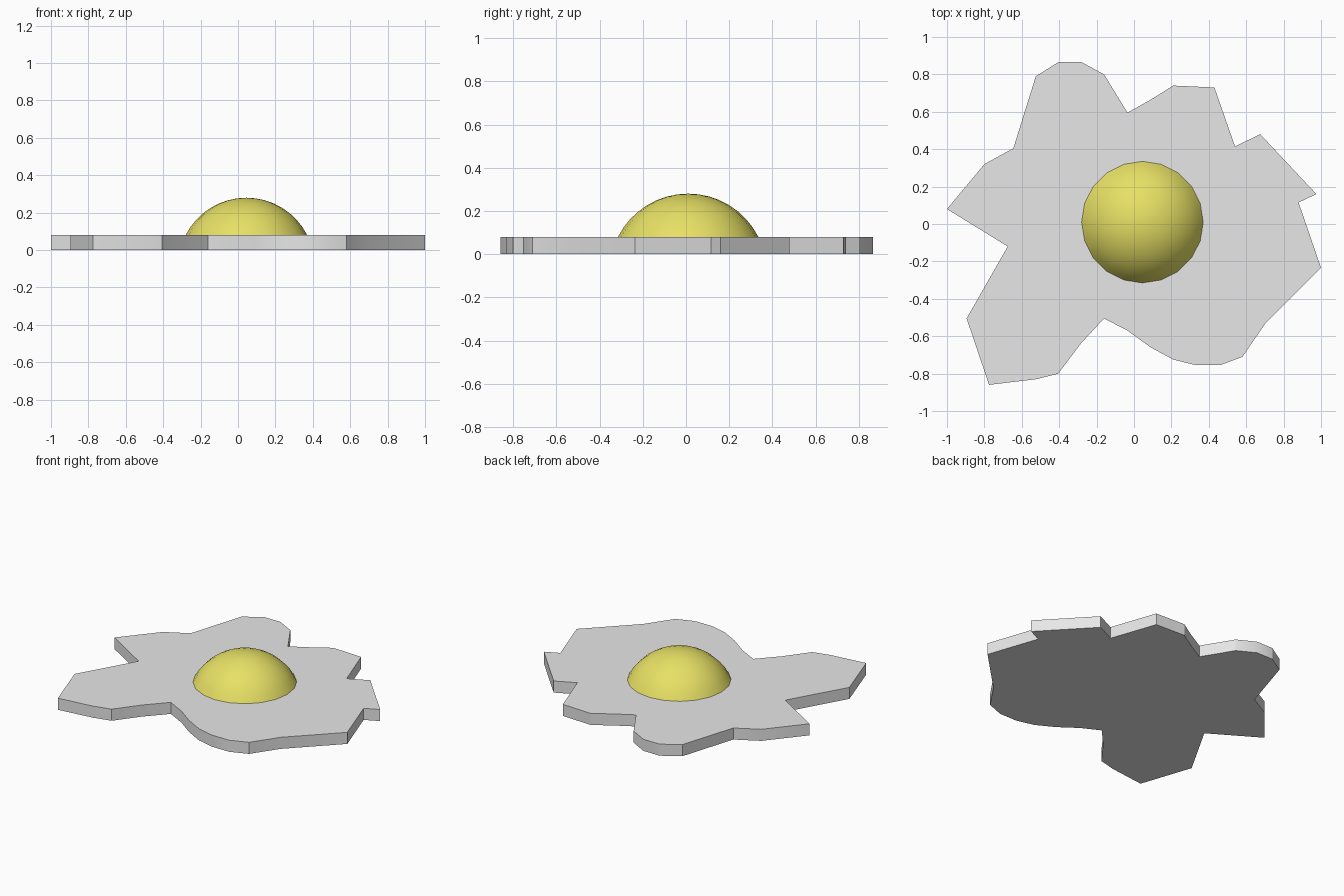
import bpy
import bmesh
import math

cube = bpy.data.objects.get("Cube")
if cube:
    bpy.data.objects.remove(cube, do_unlink=True)


def make_material(name, colour):
    material = bpy.data.materials.new(name)
    material.use_nodes = True
    material.diffuse_color = colour
    shader = next(n for n in material.node_tree.nodes if n.type == 'BSDF_PRINCIPLED')
    shader.inputs["Base Color"].default_value = colour
    return material


def finish(name, bm, material, angle):
    """Turn the bmesh into a named, coloured, smooth-shaded object."""
    bmesh.ops.recalc_face_normals(bm, faces=bm.faces[:])
    mesh = bpy.data.meshes.new(name)
    bm.to_mesh(mesh)
    bm.free()
    mesh.materials.append(material)
    obj = bpy.data.objects.new(name, mesh)
    bpy.context.collection.objects.link(obj)
    bpy.ops.object.select_all(action='DESELECT')
    obj.select_set(True)
    bpy.context.view_layer.objects.active = obj
    bpy.ops.object.shade_smooth_by_angle(angle=math.radians(angle))
    return obj


white = make_material("egg white", (0.8, 0.8, 0.8, 1))
yellow = make_material("yolk yellow", (0.8, 0.75, 0.13, 1))

THICKNESS = 0.08

# Egg white: irregular outline raised into a flat slab
outline = [
    (-1, .08), (-.8, .32), (-.645, .405), (-.525, .79), (-.405, .865),
    (-.28, .865), (-.16, .8), (-.035, .595), (.09, .665), (.21, .74),
    (.43, .73), (.54, .415), (.675, .48), (.975, .16), (.88, .115),
    (1, -.235), (.7, -.535), (.58, -.71), (.46, -.755), (.33, -.755),
    (.21, -.725), (.09, -.66), (-.035, -.57), (-.16, -.505), (-.285, -.64),
    (-.405, -.8), (-.525, -.83), (-.775, -.86), (-.895, -.505), (-.675, -.12),
]
bm = bmesh.new()
base = bm.faces.new([bm.verts.new((x, y, 0)) for x, y in outline])
raised = bmesh.ops.extrude_face_region(bm, geom=[base], use_keep_orig=True)
top = [v for v in raised["geom"] if isinstance(v, bmesh.types.BMVert)]
bmesh.ops.translate(bm, verts=top, vec=(0, 0, THICKNESS))
finish("egg_white", bm, white, 30)

# Yolk: spherical cap resting on the slab
RADIUS, HEIGHT, SEGMENTS, RINGS = 0.325, 0.2, 20, 8
ball = (RADIUS ** 2 + HEIGHT ** 2) / (2 * HEIGHT)
sweep = math.asin(RADIUS / ball)
centre_x, centre_y = 0.045, 0.01
centre_z = THICKNESS + HEIGHT - ball

bm = bmesh.new()
pole = bm.verts.new((centre_x, centre_y, centre_z + ball))
previous = None
for ring in range(1, RINGS + 1):
    tilt = sweep * ring / RINGS
    loop = []
    for s in range(SEGMENTS):
        turn = math.tau * s / SEGMENTS
        loop.append(bm.verts.new((
            centre_x + ball * math.sin(tilt) * math.cos(turn),
            centre_y + ball * math.sin(tilt) * math.sin(turn),
            centre_z + ball * math.cos(tilt))))
    for s in range(SEGMENTS):
        n = (s + 1) % SEGMENTS
        if previous is None:
            bm.faces.new((pole, loop[s], loop[n]))
        else:
            bm.faces.new((previous[s], loop[s], loop[n], previous[n]))
    previous = loop
finish("yolk", bm, yellow, 40)
